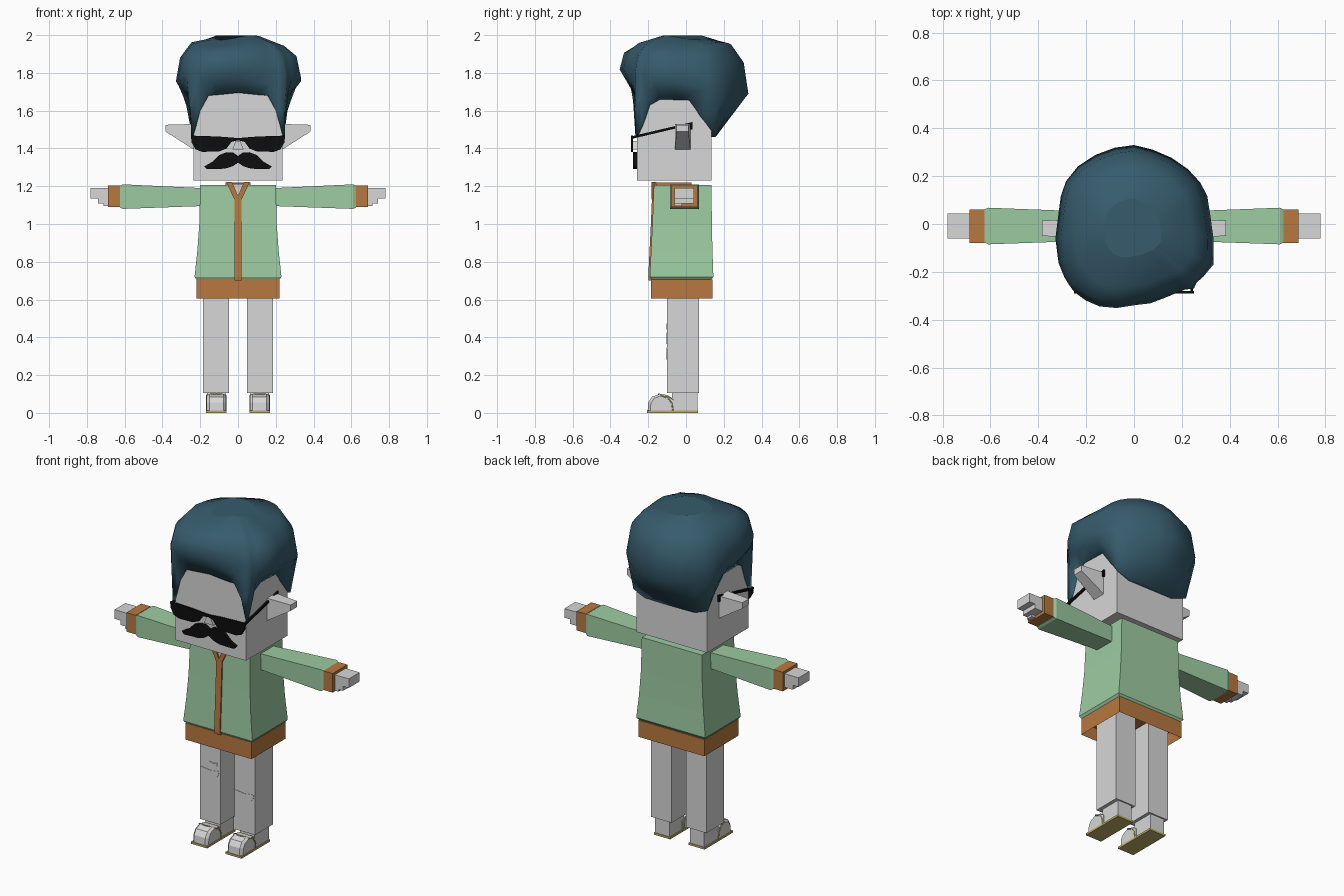
import bpy, bmesh, math
from mathutils import Vector

cube = bpy.data.objects.get("Cube")
if cube:
    bpy.data.objects.remove(cube, do_unlink=True)


def material(name, rgb):
    m = bpy.data.materials.new(name)
    m.use_nodes = True
    m.diffuse_color = (*rgb, 1)
    m.node_tree.nodes["Principled BSDF"].inputs["Base Color"].default_value = (*rgb, 1)
    return m


GREY = material("light grey", (0.68, 0.68, 0.68))
GREEN = material("jacket green", (0.34, 0.60, 0.36))
ORANGE = material("trim orange", (0.48, 0.19, 0.05))
TEAL = material("hair teal", (0.037, 0.105, 0.15))
BLACK = material("black", (0.004, 0.004, 0.004))
GOLD = material("sole gold", (0.52, 0.42, 0.14))


def finish(name, bm, mat):
    bmesh.ops.recalc_face_normals(bm, faces=bm.faces)
    me = bpy.data.meshes.new(name)
    bm.to_mesh(me)
    bm.free()
    me.materials.append(mat)
    ob = bpy.data.objects.new(name, me)
    bpy.context.collection.objects.link(ob)
    return ob


def loft(name, rings, mat):
    """Skin a list of equal rings of points and cap both ends."""
    bm = bmesh.new()
    vs = [[bm.verts.new(p) for p in ring] for ring in rings]
    n = len(vs[0])
    for a, b in zip(vs, vs[1:]):
        for i in range(n):
            j = (i + 1) % n
            bm.faces.new((a[i], a[j], b[j], b[i]))
    bm.faces.new(vs[0])
    bm.faces.new(vs[-1])
    return finish(name, bm, mat)


def rect_z(x, y0, y1, z):
    return [(-x, y0, z), (x, y0, z), (x, y1, z), (-x, y1, z)]


def rect_x(x, y0, y1, z0, z1):
    return [(x, y0, z0), (x, y1, z0), (x, y1, z1), (x, y0, z1)]


def box(name, x, y, z, mat):
    return loft(name, [rect_x(v, *y, *z) for v in x], mat)


def plate(name, pts, y0, y1, mat):
    """Extrude an (x, z) outline along y."""
    return loft(name, [[(x, y, z) for x, z in pts] for y in (y0, y1)], mat)


def tube(name, pts, r, mat):
    cu = bpy.data.curves.new(name, "CURVE")
    cu.dimensions = "3D"
    cu.bevel_depth = r
    cu.bevel_resolution = 0
    sp = cu.splines.new("POLY")
    sp.points.add(len(pts) - 1)
    for p, co in zip(sp.points, pts):
        p.co = (*co, 1)
    cu.materials.append(mat)
    ob = bpy.data.objects.new(name, cu)
    bpy.context.collection.objects.link(ob)


def lerp_table(table, x):
    for (a, u), (b, v) in zip(table, table[1:]):
        if a <= x <= b:
            return u + (v - u) * (x - a) / (b - a)
    return table[-1][1]


# Head, neck and nose
box("head", (-0.235, 0.235), (-0.26, 0.135), (1.23, 1.72), GREY)
box("neck", (-0.05, 0.05), (-0.12, 0.02), (1.15, 1.215), GREY)
plate("nose", [(-0.03, 1.395), (0.03, 1.395), (0.012, 1.44), (-0.012, 1.44)], -0.28, -0.25, GREY)

# Hair: a shell lofted from the hairline to the crown (angles run from the front)
outline = [(-180, .39), (-135, .38), (-104, .325), (-85, .33), (-49, .335), (-31, .325),
           (0, .28), (33, .28), (63, .335), (74, .354), (99, .32), (124, .36), (164, .375), (180, .39)]
hairline = [(0, 1.695), (38, 1.68), (45, 1.6), (50, 1.46), (55, 1.53), (61, 1.63), (72, 1.66),
            (108, 1.655), (120, 1.57), (130, 1.49), (142, 1.46), (180, 1.46)]
half = [0, 14, 27, 38, 45, 50, 55, 61, 72, 90, 108, 120, 130, 142, 155, 168]
angles = [-180] + [-a for a in half[:0:-1]] + half
crown = Vector((-0.01, -0.02, 0))
rings = [[] for _ in range(7)]
for a in angles:
    t = math.radians(a)
    d = Vector((math.sin(t), -math.cos(t), 0))
    edge = min(0.235 / max(abs(d.x), 1e-4), 0.2 / max(abs(d.y), 1e-4))
    c = Vector((0, -0.06, 0))
    zb = lerp_table(hairline, abs(a))
    zo = 1.755 + 0.065 * math.cos(t)
    outer = c + d * max(lerp_table(outline, a), edge + 0.02)
    rim = c + d * (edge + 0.016)
    up = Vector((0, 0, 1))
    mid = outer.lerp(rim, 0.5) + up * (zo + zb) / 2
    rings[0].append(c + d * (edge - 0.012) + up * zb)
    rings[1].append(rim + up * zb)
    rings[2].append(mid)
    rings[3].append(outer + up * zo)
    rings[4].append(crown.lerp(outer, 0.93) + up * (zo + (1.965 - zo) * 0.6))
    rings[5].append(crown.lerp(outer, 0.74) + up * (1.95 + 0.012 * math.sin(3 * t)))
    rings[6].append(crown.lerp(outer, 0.36) + up * (1.987 + 0.012 * math.sin(2 * t)))
hair = loft("hair", rings, TEAL)
for p in hair.data.polygons:
    p.use_smooth = len(p.vertices) == 4

# Jacket body, hem band hollow underneath, zip and collar
loft("jacket_body", [rect_z(0.215, -0.18, 0.13, 0.7), rect_z(0.23, -0.192, 0.145, 0.72),
                     rect_z(0.215, -0.185, 0.14, 0.86), rect_z(0.205, -0.178, 0.137, 1.0),
                     rect_z(0.2, -0.17, 0.135, 1.207)], GREEN)
bm = bmesh.new()
bmesh.ops.create_cube(bm, size=1)
for v in bm.verts:
    v.co = (v.co.x * 0.44, v.co.y * 0.325 - 0.0225, 0.655 + v.co.z * 0.1)
bottom = min(bm.faces, key=lambda f: f.calc_center_median().z)
bmesh.ops.inset_region(bm, faces=[bottom], thickness=0.014)
bmesh.ops.translate(bm, verts=bottom.verts, vec=(0, 0, 0.07))
finish("hem_band", bm, ORANGE)
loft("zip_strip", [[(-0.019, y - 0.008, z), (0.019, y - 0.008, z), (0.019, y + 0.03, z), (-0.019, y + 0.03, z)]
                   for z, y in ((0.7, -0.19), (0.72, -0.192), (0.86, -0.185), (1.0, -0.178), (1.14, -0.172))], ORANGE)
plate("shirt_gap", [(0, 1.14), (0.035, 1.212), (-0.035, 1.212)], -0.174, -0.15, GREY)
box("collar_back", (-0.065, 0.065), (0.015, 0.03), (1.2, 1.22), ORANGE)

lens = [(0.0, 1.455), (0.1, 1.463), (0.25, 1.468), (0.245, 1.43), (0.225, 1.395), (0.19, 1.382),
        (0.1, 1.384), (0.06, 1.4), (0.035, 1.435), (0.0, 1.443)]
whisker = [(0, 1.36), (0.025, 1.378), (0.06, 1.38), (0.1, 1.365), (0.135, 1.33), (0.178, 1.305),
           (0.165, 1.29), (0.07, 1.293), (0.03, 1.305), (0, 1.325)]
ear = [(0.22, 1.53), (0.385, 1.525), (0.385, 1.49), (0.22, 1.385)]
toe = [(-0.06, 0.012), (-0.203, 0.012), (-0.2, 0.055), (-0.18, 0.085), (-0.14, 0.1), (-0.1, 0.095), (-0.06, 0.07)]

# Parts that come in pairs
for side, s in (("left", 1), ("right", -1)):
    def flip(pts):
        return [(x * s, z) for x, z in pts]

    def pair(name, x, y, z, mat):
        return box(f"{side}_{name}", [v * s for v in x], y, z, mat)

    # Face
    plate(f"{side}_lens", flip(lens), -0.29, -0.28, BLACK)
    plate(f"{side}_moustache", flip(whisker), -0.28, -0.255, BLACK)
    loft(f"{side}_temple", [[(x * s, y, z) for y, z in ((-0.29, 1.45), (-0.29, 1.464), (0.035, 1.54),
                             (0.035, 1.5), (0.022, 1.5), (0.022, 1.524))] for x in (0.236, 0.247)], BLACK)
    loft(f"{side}_ear", [[(x * s, y * (0.75 if x > 0.3 else 1) - 0.018, z) for x, z in ear]
                         for y in (-0.042, 0.042)], GREY)

    # Lapel
    plate(f"{side}_lapel", flip([(0, 1.13), (0.019, 1.13), (0.062, 1.222), (0.032, 1.222), (0, 1.15)]),
          -0.182, -0.155, ORANGE)
    pair("collar_side", (0.045, 0.065), (-0.16, 0.03), (1.2, 1.22), ORANGE)

    # Sleeve, cuff and hand
    loft(f"{side}_sleeve", [rect_x(0.19 * s, -0.07, 0.052, 1.095, 1.19), rect_x(0.61 * s, -0.085, 0.068, 1.08, 1.21),
                            rect_x(0.625 * s, -0.078, 0.061, 1.088, 1.203)], GREEN)
    pair("cuff", (0.625, 0.687), (-0.08, 0.06), (1.09, 1.205), ORANGE)
    pair("hand", (0.68, 0.78), (-0.06, 0.043), (1.135, 1.19), GREY)
    pair("fingers", (0.68, 0.742), (-0.06, 0.043), (1.108, 1.135), GREY)
    pair("thumb", (0.68, 0.712), (-0.06, -0.02), (1.095, 1.11), GREY)

    # Leg and foot
    pair("leg", (0.048, 0.184), (-0.1, 0.068), (0.105, 0.7), GREY)
    pair("ankle", (0.067, 0.163), (-0.075, 0.06), (0.012, 0.106), GREY)
    pair("sole", (0.061, 0.169), (-0.207, 0.064), (0, 0.012), GOLD)
    loft(f"{side}_toe", [[(x * s, -0.06 + (y + 0.06) * k, 0.012 + (z - 0.012) * k) for y, z in toe]
                         for x, k in ((0.064, 0.9), (0.078, 1), (0.152, 1), (0.166, 0.9))], GREY)
    for x in (0.064, 0.166):
        tube(f"{side}_toe_trim", [(0.115 * s, -0.145, 0.1), (0.5 * (x + 0.115) * s, -0.14, 0.099),
                                  (x * s, -0.13, 0.092), (x * s, -0.095, 0.078), (x * s, -0.075, 0.05),
                                  (x * s, -0.07, 0.012)], 0.004, GOLD)

# Knee tears
for name, x, z, w, h in (("right_knee_tear", -0.115, 0.425, 0.06, 0.06), ("right_small_tear", -0.095, 0.472, 0.03, 0.03),
                         ("left_knee_tear", 0.115, 0.345, 0.062, 0.062)):
    arc = [math.pi * (1 + i / 8) for i in range(9)]
    pts = [(x + w * math.cos(t), z + h * math.sin(t)) for t in arc]
    plate(name, pts + [(x, z - 0.008)], -0.102, -0.095, GREY)
